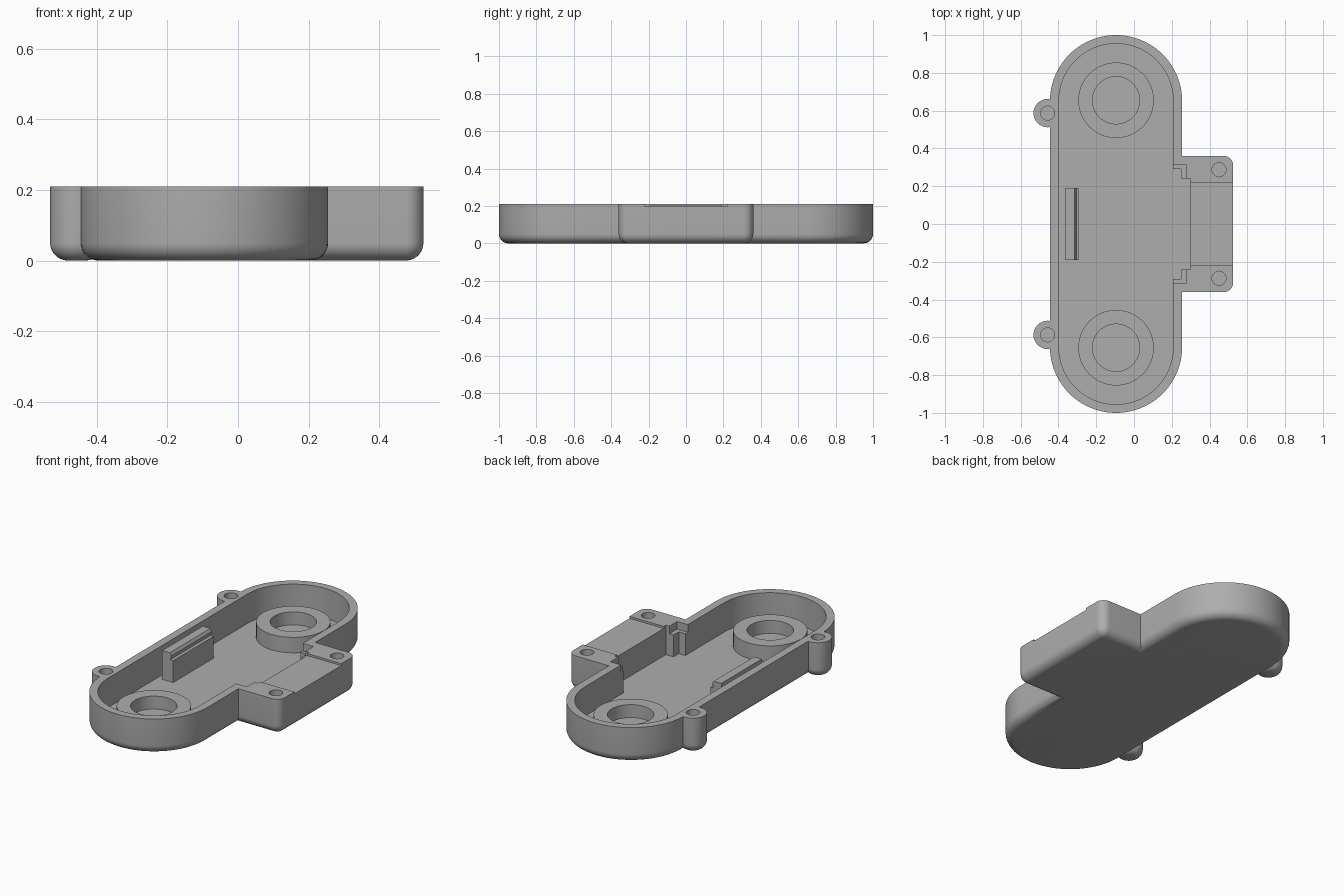
import bpy, bmesh, math

if "Cube" in bpy.data.objects:
    bpy.data.objects.remove(bpy.data.objects["Cube"], do_unlink=True)

TOP, FLOOR, LEDGE = 0.21, 0.035, 0.165
BODY_X = -0.095

grey = bpy.data.materials.new("plain grey")
grey.use_nodes = True
grey.diffuse_color = (0.42, 0.42, 0.42, 1)
grey.node_tree.nodes["Principled BSDF"].inputs["Base Color"].default_value = (0.42, 0.42, 0.42, 1)


def outline(x0, x1, y0, y1, r, steps):
    """Rounded rectangle; a large radius makes a circle or a stadium."""
    pts = []
    corners = [(x1 - r, y1 - r), (x0 + r, y1 - r), (x0 + r, y0 + r), (x1 - r, y0 + r)]
    for q, (cx, cy) in enumerate(corners):
        for i in range(steps + 1):
            a = math.pi / 2 * (q + i / steps)
            pts.append((cx + r * math.cos(a), cy + r * math.sin(a)))
    return pts


def make_object(name, bm):
    bmesh.ops.remove_doubles(bm, verts=bm.verts, dist=0.0001)
    bmesh.ops.recalc_face_normals(bm, faces=bm.faces)
    mesh = bpy.data.meshes.new(name)
    bm.to_mesh(mesh)
    bm.free()
    mesh.materials.append(grey)
    ob = bpy.data.objects.new(name, mesh)
    bpy.context.collection.objects.link(ob)
    return ob


def loft(name, rings):
    """Skin a stack of closed rings and cap both ends."""
    bm = bmesh.new()
    loops = [[bm.verts.new(p) for p in ring] for ring in rings]
    n = len(loops[0])
    for a, b in zip(loops, loops[1:]):
        for i in range(n):
            j = (i + 1) % n
            bm.faces.new((a[i], a[j], b[j], b[i]))
    bm.faces.new(loops[0][::-1])
    bm.faces.new(loops[-1])
    return make_object(name, bm)


def slab(name, x0, x1, y0, y1, z0, z1, r=0.0, fillet=0.0, steps=14):
    """Upright rounded slab with an optional rounded lower edge."""
    levels = [(0, z0)]
    if fillet:
        levels = [(fillet * (1 - math.sin(t)), z0 + fillet * (1 - math.cos(t)))
                  for t in (math.pi / 2 * i / 7 for i in range(8))]
    levels.append((0, z1))
    rings = []
    for d, z in levels:
        rr = max(r - d, 0.001)
        pts = outline(x0 + d, x1 - d, y0 + d, y1 - d, rr, steps) if r else \
            [(x1, y1), (x0, y1), (x0, y0), (x1, y0)]
        rings.append([(x, y, z) for x, y in pts])
    return loft(name, rings)


def disc(name, x, y, r, z0, z1, fillet=0.0):
    return slab(name, x - r, x + r, y - r, y + r, z0, z1, r, fillet)


def combine(target, tool, operation):
    mod = target.modifiers.new(operation, 'BOOLEAN')
    mod.operation = operation
    mod.solver = 'EXACT'
    mod.object = tool
    tool.hide_render = True
    bpy.context.view_layer.objects.active = target
    bpy.ops.object.modifier_apply(modifier=mod.name)
    bpy.data.objects.remove(tool, do_unlink=True)


def smooth(ob):
    bpy.ops.object.select_all(action='DESELECT')
    ob.select_set(True)
    bpy.context.view_layer.objects.active = ob
    bpy.ops.object.shade_smooth_by_angle(angle=math.radians(30))


# Outer shell: long tray, side block and two screw ears
tray = slab("tray", BODY_X - 0.35, BODY_X + 0.35, -1, 1, 0, TOP, 0.35, 0.05, 24)
combine(tray, slab("side_block", 0.1, 0.525, -0.36, 0.36, 0, TOP, 0.05, 0.05), 'UNION')
for s in (-1, 1):
    combine(tray, disc("screw_ear", -0.457, s * 0.587, 0.075, 0, TOP, 0.05), 'UNION')

# Main cavity and the stepped opening towards the block
cuts = [
    slab("cavity", BODY_X - 0.3025, BODY_X + 0.3025, -0.955, 0.955, FLOOR, 0.3, 0.3025, 0, 24),
    slab("opening", 0.1, 0.25, -0.29, 0.29, FLOOR, 0.31),
    slab("deep_opening", 0.11, 0.3, -0.24, 0.24, FLOOR, 0.32),
    slab("board_seat", 0.12, 0.277, -0.313, 0.313, LEDGE, 0.33),
    slab("block_recess", 0.28, 0.6, -0.22, 0.22, TOP - 0.012, 0.34),
]
# Screw holes
for s in (-1, 1):
    cuts.append(disc("ear_hole", -0.457, s * 0.587, 0.037, 0.06, 0.3))
    cuts.append(disc("block_hole", 0.45, s * 0.287, 0.037, 0.06, 0.3))
for cut in cuts:
    combine(tray, cut, 'DIFFERENCE')
smooth(tray)

# Round bosses with a blind socket
for s, side in ((-1, "front"), (1, "back")):
    boss = disc(side + "_boss", BODY_X, s * 0.655, 0.2, FLOOR - 0.01, 0.127)
    combine(boss, disc("socket", BODY_X, s * 0.655, 0.125, 0.05, 0.2), 'DIFFERENCE')
    smooth(boss)

# Stepped support rail with a chamfered upper lip
profile = [(-0.365, FLOOR - 0.01), (-0.293, FLOOR - 0.01), (-0.293, LEDGE),
           (-0.313, LEDGE), (-0.305, 0.19), (-0.315, 0.206), (-0.365, 0.206)]
loft("support_rail", [[(x, y, z) for x, z in profile] for y in (-0.19, 0.19)])
